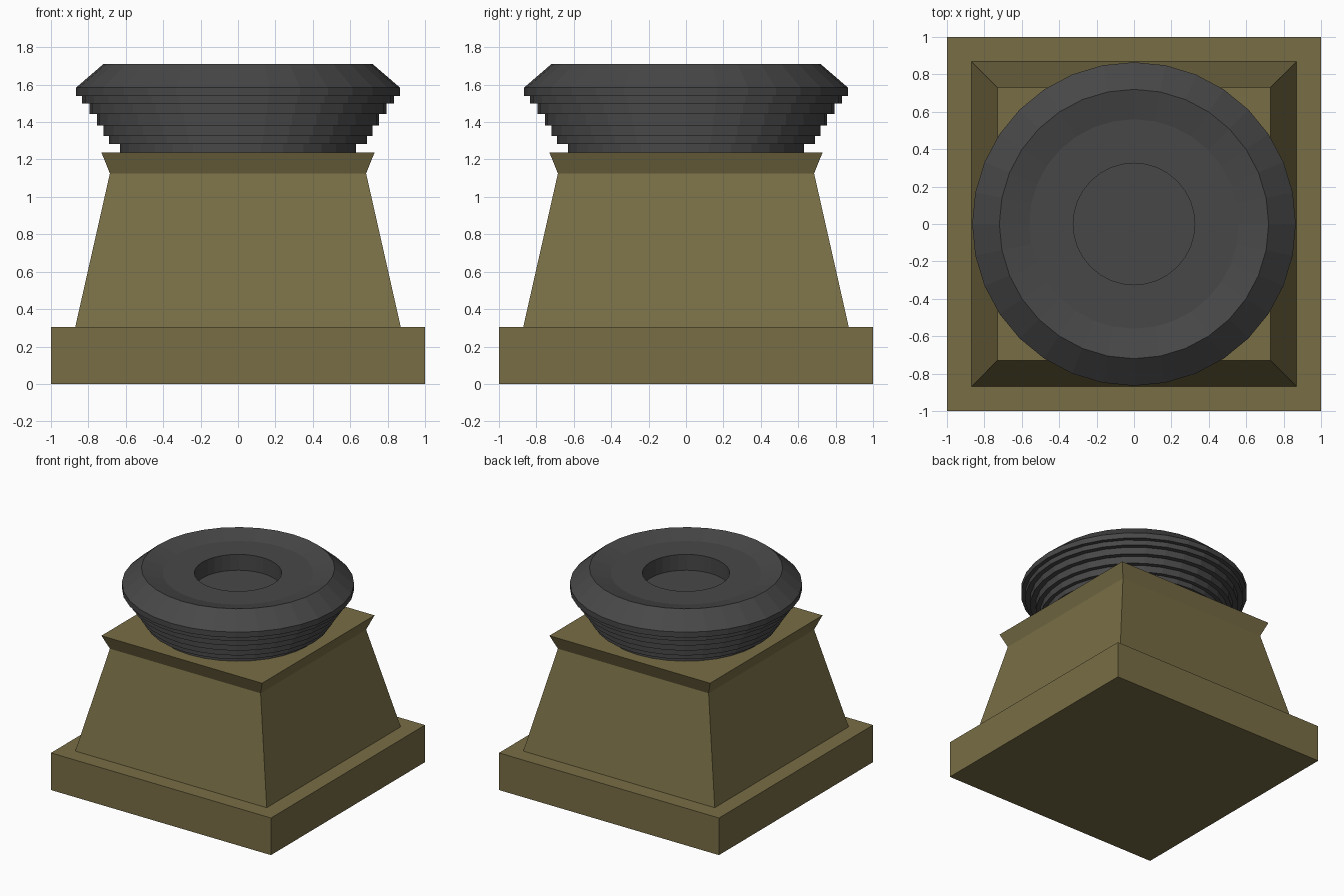
import bpy
import bmesh
from math import cos, sin, pi

if "Cube" in bpy.data.objects:
    bpy.data.objects.remove(bpy.data.objects["Cube"])


def material(name, rgb):
    mat = bpy.data.materials.new(name)
    mat.diffuse_color = (*rgb, 1)
    mat.use_nodes = True
    mat.node_tree.nodes["Principled BSDF"].inputs["Base Color"].default_value = mat.diffuse_color
    return mat


def lathe(name, profile, sides, mat, start=0.0, scale=1.0):
    """Closed solid from (radius, z) rings, capped at both ends."""
    bm = bmesh.new()
    rings = []
    for r, z in profile:
        angles = [start + 2 * pi * i / sides for i in range(sides)]
        rings.append([bm.verts.new((r * scale * cos(a), r * scale * sin(a), z)) for a in angles])
    for low, high in zip(rings, rings[1:]):
        for i in range(sides):
            j = (i + 1) % sides
            bm.faces.new((low[i], low[j], high[j], high[i]))
    bm.faces.new(rings[0][::-1])
    bm.faces.new(rings[-1])
    bmesh.ops.recalc_face_normals(bm, faces=bm.faces)
    mesh = bpy.data.meshes.new(name)
    bm.to_mesh(mesh)
    bm.free()
    mesh.materials.append(mat)
    obj = bpy.data.objects.new(name, mesh)
    bpy.context.collection.objects.link(obj)
    return obj


stone = material("ochre_stone", (0.19, 0.155, 0.06))
metal = material("dark_metal", (0.064, 0.064, 0.064))

# Square plinth, tapered body and flared lip in one profile (half widths)
pedestal = [(1, 0), (1, 0.305), (0.87, 0.305), (0.685, 1.125), (0.73, 1.237)]
lathe("pedestal", pedestal, 4, stone, start=pi / 4, scale=2 ** 0.5)

# Stepped underside of the bowl: (radius, top of step)
steps = [(0.63, 1.282), (0.69, 1.326), (0.72, 1.382), (0.755, 1.442),
         (0.795, 1.498), (0.833, 1.54), (0.865, 1.585)]
bowl = []
z = 1.237
for radius, top in steps:
    bowl += [(radius, z), (radius, top)]
    z = top

# Bevelled rim, shallow dish and central well
bowl += [(0.72, 1.71), (0.56, 1.67), (0.325, 1.67), (0.325, 1.54)]
lathe("stepped_bowl", bowl, 32, metal)
